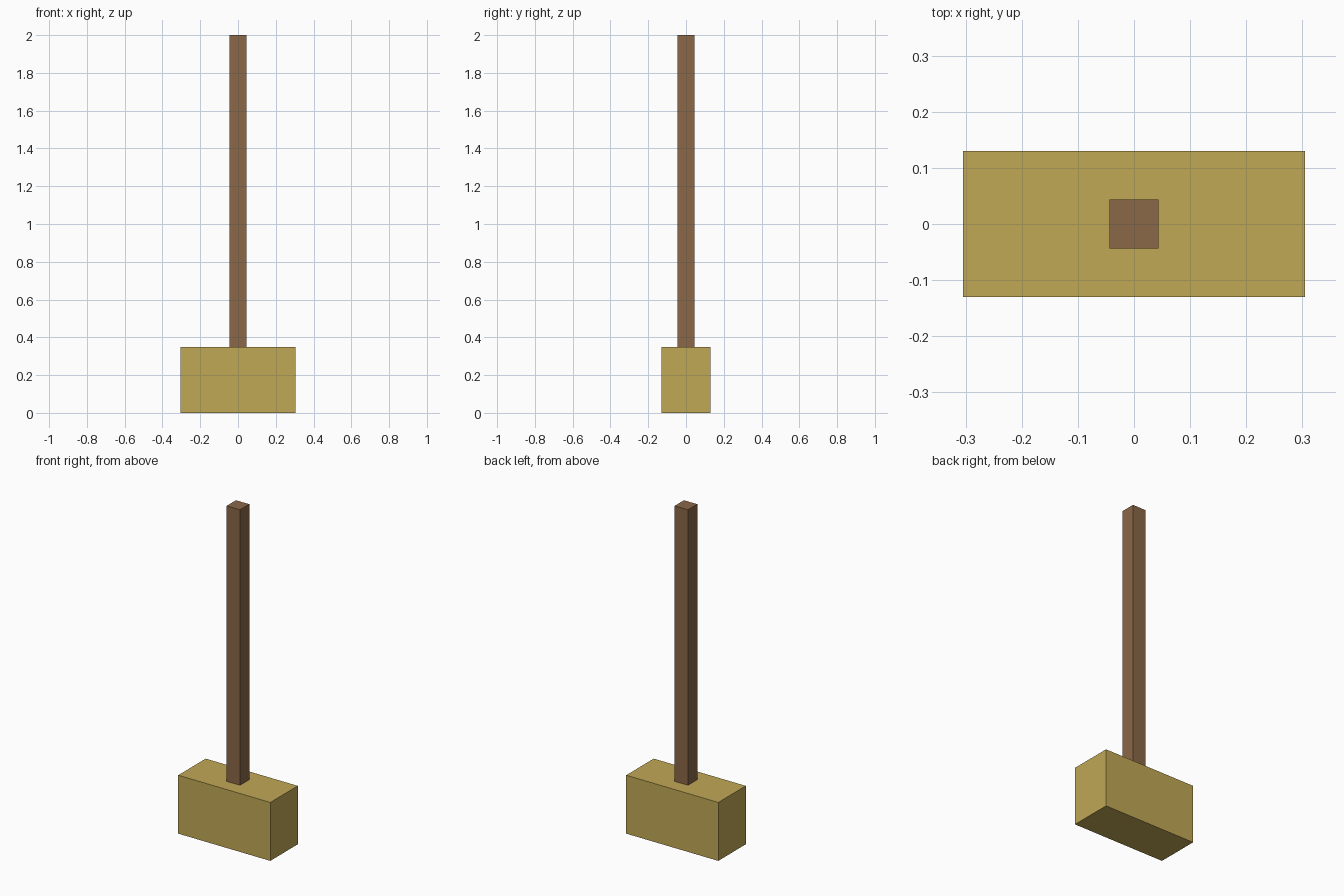
import bpy

cube = bpy.data.objects.get("Cube")
if cube:
    bpy.data.objects.remove(cube, do_unlink=True)


def make_material(name, rgb):
    mat = bpy.data.materials.new(name)
    mat.use_nodes = True
    color = (*rgb, 1.0)
    mat.diffuse_color = color
    mat.node_tree.nodes["Principled BSDF"].inputs["Base Color"].default_value = color
    return mat


def add_block(name, width, depth, bottom, top, mat):
    """Flat-sided block centred on the z axis, from bottom to top."""
    bpy.ops.mesh.primitive_cube_add(size=1, location=(0, 0, (bottom + top) / 2))
    obj = bpy.context.object
    obj.name = name
    obj.scale = (width, depth, top - bottom)
    bpy.ops.object.transform_apply(location=False, rotation=False, scale=True)
    obj.data.materials.append(mat)
    return obj


gold = make_material("dull gold", (0.533, 0.392, 0.093))
wood = make_material("brown wood", (0.254, 0.138, 0.065))

HEAD_TOP = 0.35

# Heavy rectangular hammer head resting on the ground
add_block("hammer_head", 0.61, 0.26, 0, HEAD_TOP, gold)

# Square handle rising from the head
add_block("handle", 0.088, 0.088, HEAD_TOP, 2, wood)
